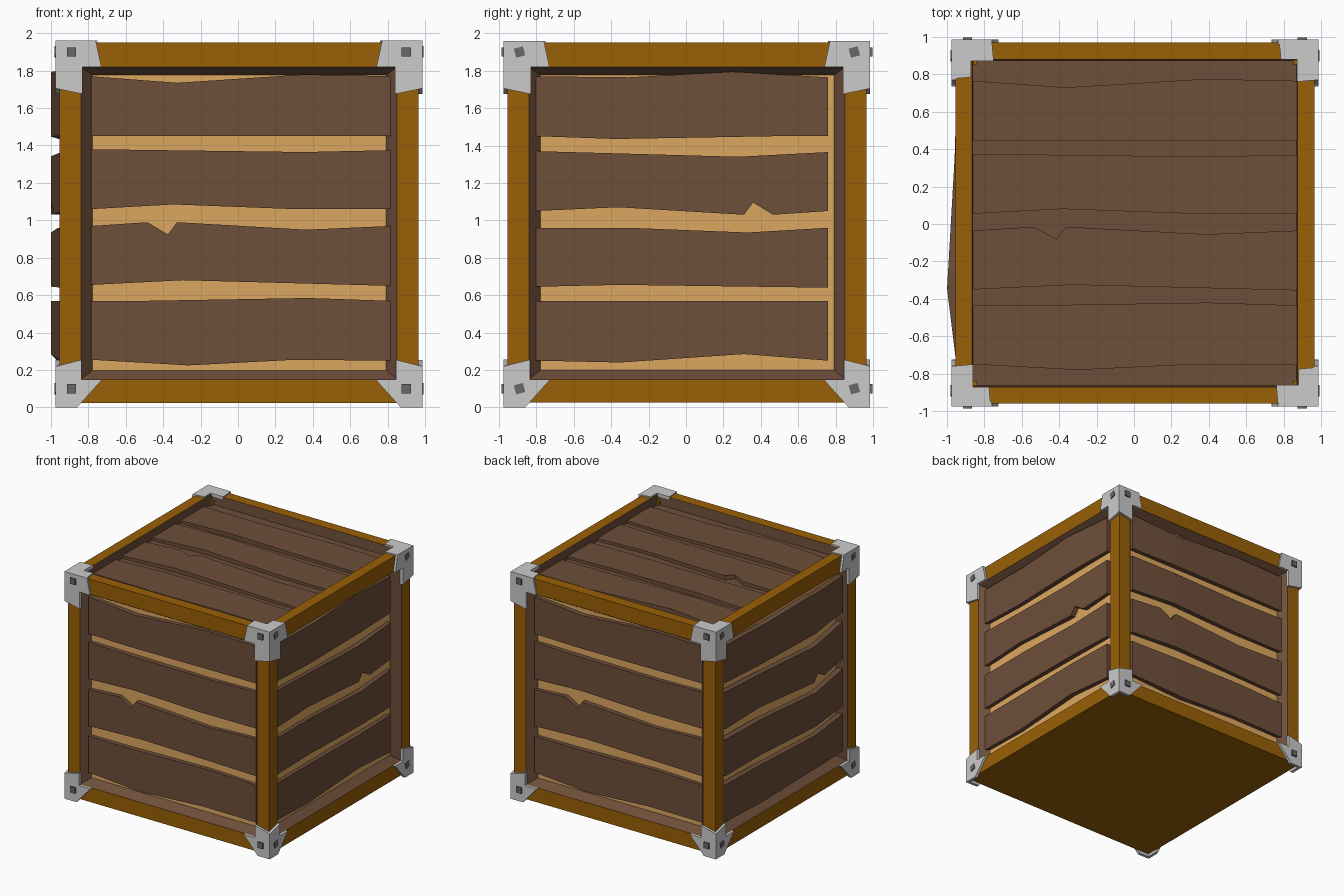
import bpy, bmesh
from math import radians
from mathutils import Matrix, Vector

if "Cube" in bpy.data.objects:
    bpy.data.objects.remove(bpy.data.objects["Cube"])


def material(name, rgb):
    m = bpy.data.materials.new(name)
    m.diffuse_color = (*rgb, 1)
    m.use_nodes = True
    m.node_tree.nodes["Principled BSDF"].inputs["Base Color"].default_value = m.diffuse_color
    return m


FRAME = material("frame_wood", (0.32, 0.115, 0.002))
BROWN = material("plank_wood", (0.155, 0.077, 0.042))
TAN = material("inner_wood", (0.72, 0.39, 0.115))
DARK = material("stud_metal", (0.14, 0.14, 0.14))

# face frames: (u right, v up, w outwards); side 0 front, 1 right, 2 back, 3 left
BASE = Matrix(((1, 0, 0, 0), (0, 0, -1, 0), (0, 1, 0, 0), (0, 0, 0, 1)))
SIDES = [Matrix.Rotation(radians(90 * k), 4, 'Z') @ BASE for k in range(4)]
TOP = Matrix.Identity(4)


def link(name, bm, mat=None):
    me = bpy.data.meshes.new(name)
    bm.to_mesh(me)
    bm.free()
    if mat:
        me.materials.append(mat)
    ob = bpy.data.objects.new(name, me)
    ob.location = (.005, .005, 0)
    bpy.context.collection.objects.link(ob)


def finish(name, bm, mat=None):
    bmesh.ops.recalc_face_normals(bm, faces=bm.faces)
    link(name, bm, mat)


def box(name, lo, hi, mat):
    bm = bmesh.new()
    lo, hi = Vector(lo), Vector(hi)
    bmesh.ops.create_cube(bm, size=1, matrix=Matrix.Translation((lo + hi) / 2)
                          @ Matrix.Diagonal((*(hi - lo), 1)))
    finish(name, bm, mat)


def prism(bm, outline, w0, w1, matrix):
    """Extrude a face outline from depth w0 to w1."""
    a = [bm.verts.new(matrix @ Vector((u, v, w0))) for u, v in outline]
    b = [bm.verts.new(matrix @ Vector((u, v, w1))) for u, v in outline]
    bm.faces.new(a)
    bm.faces.new(b)
    n = len(a)
    for i in range(n):
        bm.faces.new((a[i], a[(i + 1) % n], b[(i + 1) % n], b[i]))


def interp(pts, u):
    for (u0, v0), (u1, v1) in zip(pts, pts[1:]):
        if u <= u1:
            return v0 + (v1 - v0) * (u - u0) / (u1 - u0)
    return pts[-1][1]


WARP = [(-.79, 0), (-.35, 1), (.35, .25), (.81, 0)]
# (lower edge, upper edge) of each plank, heights on the front face
PLANKS = [
    ([(-.79, .255), (-.27, .225), (.3, .255), (.81, .25)],
     [(-.79, .57), (-.5, .57), (.37, .585), (.81, .57)]),
    ([(-.79, .655), (-.3, .68), (.81, .65)],
     [(-.79, .97), (-.49, .99), (-.38, .925), (-.33, .99), (.36, .95), (.81, .97)]),
    ([(-.79, 1.06), (-.35, 1.085), (.3, 1.06), (.81, 1.06)],
     [(-.79, 1.38), (.35, 1.365), (.81, 1.375)]),
    ([(-.79, 1.45), (.81, 1.45)],
     [(-.79, 1.77), (-.33, 1.735), (.35, 1.78), (.81, 1.77)]),
]
MID = 1.01


def plank(name, low, high, w, matrix, bulge, thick=.05):
    bm = bmesh.new()
    rings = []
    for u in sorted({p[0] for p in low + high + WARP}):
        d = w + bulge * interp(WARP, u)
        l, h = interp(low, u) - MID, interp(high, u) - MID
        rings.append([bm.verts.new(matrix @ Vector(c)) for c in
                      ((u, l, d), (u, h, d), (u, h, d - thick), (u, l, d - thick))])
    for a, b in zip(rings, rings[1:]):
        for i in range(4):
            j = (i + 1) % 4
            bm.faces.new((a[i], a[j], b[j], b[i]))
    bm.faces.new(rings[0])
    bm.faces.new(rings[-1])
    finish(name, bm, BROWN)


def bezel(name, outer, inner, w0, w1, matrix):
    """Sloping inner rim from the outer opening back to the inner one."""
    bm = bmesh.new()
    a, b = [[bm.verts.new(matrix @ Vector((u, v, w)))
             for u, v in ((u0, v0), (u1, v0), (u1, v1), (u0, v1))]
            for (u0, v0, u1, v1), w in ((outer, w0), (inner, w1))]
    for i in range(4):
        j = (i + 1) % 4
        f = bm.faces.new((a[i], a[j], b[j], b[i]))
        f.normal_update()
        if f.normal.dot(matrix.to_3x3() @ Vector((0, 0, 1))) < 0:
            f.normal_flip()   # face the rim towards the opening
    link(name, bm, BROWN)


# inner body, floor slab and lid panel
box("inner_panels", (-.89, -.89, .1), (.89, .89, 1.83), TAN)
box("floor_slab", (-.96, -.96, .025), (.96, .96, .15), FRAME)
box("lid_panel", (-.88, -.88, 1.82), (.88, .88, 1.865), BROWN)

# corner posts and upper rails
for sx in (-1, 1):
    box("upper_side_rail", (min(sx * .87, sx * .96), -.96, 1.82),
        (max(sx * .87, sx * .96), .96, 1.95), FRAME)
    box("upper_cross_rail", (-.9, min(sx * .875, sx * .965), 1.82),
        (.9, max(sx * .875, sx * .965), 1.95), FRAME)
    for sy in (-1, 1):
        box("corner_post", (min(sx * .845, sx * .96), min(sy * .845, sy * .96), .1),
            (max(sx * .845, sx * .96), max(sy * .845, sy * .96), 1.9), FRAME)

# rims and planks; alternate sides carry the planks turned upside down
for k, side in enumerate(SIDES):
    bezel("side_rim", (-.845, .15, .845, 1.82), (-.78, .2, .785, 1.775), .96, .888, side)
    turn = side @ Matrix.Translation((0, MID, 0))
    if k == 1:   # right planks stop a little short
        turn = turn @ Matrix.Translation((-.017, 0, 0)) @ Matrix.Diagonal((.975, 1, 1, 1))
    turn = turn @ Matrix.Rotation(radians(180 * (k % 2)), 4, 'Z')
    for low, high in PLANKS:
        if k == 3:   # left planks are warped outwards past the frame
            plank("warped_side_plank", low, high, .95, turn, .054)
        else:
            plank("side_plank", low, high, .922, turn, .012)
bezel("lid_rim", (-.8695, -.8745, .8695, .8745), (-.864, -.869, .864, .869), 1.949, 1.86, TOP)
for low, high in PLANKS:
    plank("lid_plank", low, high, 1.887, Matrix.Translation((-.008, 0, 0))
          @ Matrix.Diagonal((1.085, 1, 1, 1)), .015)

# metal corner brackets with studs
UPPER = [(.98, 1.96), (.765, 1.96), (.735, 1.82), (.835, 1.82), (.835, 1.675), (.98, 1.705)]
LOWER = [(.98, 0), (.865, 0), (.73, .15), (.84, .15), (.84, .255), (.98, .22)]
CAP = [(.98, .98), (.77, .98), (.78, .875), (.865, .875), (.865, .755), (.98, .765)]
for k in range(4):
    pair = ((SIDES[k], 1, k), (SIDES[(k + 1) % 4], -1, k + 1))
    for level, outline, stud_z in (("upper", UPPER, 1.9), ("lower", LOWER, .1)):
        bm, studs = bmesh.new(), bmesh.new()
        for side, s, n in pair:
            prism(bm, [(u * s, v) for u, v in outline], .955, .98, side)
            bmesh.ops.create_cube(studs, size=.05, matrix=side
                                  @ Matrix.Translation((s * .895, stud_z, .96 if n % 2 else .967))
                                  @ Matrix.Rotation(radians(15 * (n % 2)), 4, 'Z'))
        if level == "upper":
            # the cap sits on the corner shared by sides k and k + 1
            prism(bm, CAP, 1.935, 1.96, Matrix.Rotation(radians(90 * (k - 1)), 4, 'Z'))
        finish(level + "_metal_corner", bm)
        finish(level + "_corner_studs", studs, DARK)
